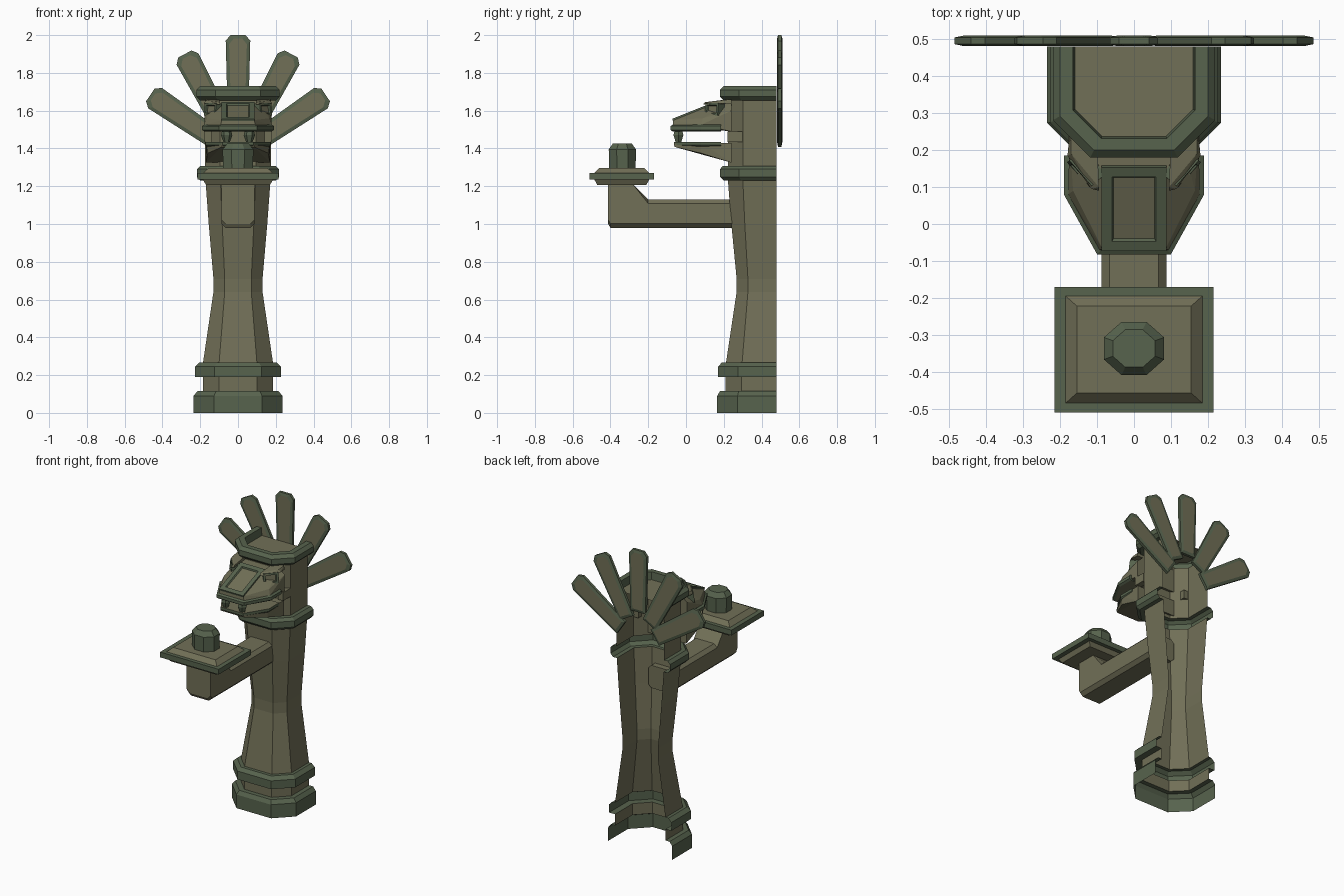
import bpy, bmesh, math
from mathutils import Vector, Matrix

if "Cube" in bpy.data.objects:
    bpy.data.objects.remove(bpy.data.objects["Cube"])


def material(name, color):
    m = bpy.data.materials.new(name)
    m.diffuse_color = color
    m.use_nodes = True
    m.node_tree.nodes["Principled BSDF"].inputs["Base Color"].default_value = m.diffuse_color
    return m


MATS = [material("tan_stone", (0.165, 0.16, 0.095, 1)),
        material("green_trim", (0.095, 0.125, 0.075, 1))]
TAN, TRIM = 0, 1


def finish(name, bm):
    bmesh.ops.recalc_face_normals(bm, faces=bm.faces)
    me = bpy.data.meshes.new(name)
    bm.to_mesh(me)
    bm.free()
    for m in MATS:
        me.materials.append(m)
    ob = bpy.data.objects.new(name, me)
    bpy.context.collection.objects.link(ob)
    return ob


def loft(name, rings, bands, closed=True, caps=(None, None)):
    """Skin a stack of equal-length rings; bands gives one material per gap."""
    bm = bmesh.new()
    vs = [[bm.verts.new(p) for p in r] for r in rings]
    n = len(rings[0])
    for a, b, mat in zip(vs, vs[1:], bands):
        for i in range(n if closed else n - 1):
            j = (i + 1) % n
            bm.faces.new((a[i], a[j], b[j], b[i])).material_index = mat
    for ring, mat in zip((vs[0], vs[-1]), caps):
        if mat is not None:
            bm.faces.new(ring).material_index = mat
    return finish(name, bm)


def hull(name, half_points, mat=TAN, mirror=True):
    bm = bmesh.new()
    for x, y, z in half_points:
        bm.verts.new((x, y, z))
        if mirror:
            bm.verts.new((-x, y, z))
    bmesh.ops.convex_hull(bm, input=bm.verts)
    bmesh.ops.dissolve_limit(bm, angle_limit=0.02, verts=bm.verts, edges=bm.edges)
    for f in bm.faces:
        f.material_index = mat
    return finish(name, bm)


def rect(hx, hy, z, cy=0):
    return [Vector(p) for p in ((-hx, cy - hy, z), (hx, cy - hy, z), (hx, cy + hy, z), (-hx, cy + hy, z))]


def frame(name, hw, hh, border, thick, depth, center, normal):
    """Rectangular frame with a recessed tan panel."""
    m = Matrix.Translation(center) @ Vector(normal).to_track_quat('Z', 'Y').to_matrix().to_4x4()
    rings = [rect(hw, hh, -thick), rect(hw, hh, 0), rect(hw - border, hh - border, 0),
             rect(hw - border * 1.2, hh - border * 1.2, -depth)]
    rings = [[m @ p for p in r] for r in rings]
    return loft(name, rings, [TRIM] * 3, caps=(TRIM, TAN))


# Half-octagon column, collars and head shell, open at the wall side
def half_ring(z, w, front):
    k, mid = 0.54 * w, front + 0.46 * w
    return [(-w, 0.48, z), (-w, mid, z), (-k, front, z), (k, front, z), (w, mid, z), (w, 0.48, z)]


profile = [  # height, half width, front y, material of the band above
    (0, .235, .165, TRIM), (.09, .235, .165, TRIM), (.115, .215, .18, TRIM),
    (.115, .185, .21, TAN), (.19, .185, .21, TRIM), (.19, .228, .17, TRIM),
    (.245, .228, .17, TRIM), (.267, .205, .19, TRIM), (.267, .185, .212, TAN),
    (.64, .13, .268, TAN), (.71, .13, .268, TAN), (1.0, .155, .24, TAN),
    (1.23, .172, .222, TRIM), (1.23, .2, .2, TRIM), (1.25, .218, .18, TRIM),
    (1.29, .218, .18, TRIM), (1.308, .2, .195, TRIM), (1.308, .175, .222, TAN),
    (1.655, .175, .222, TRIM), (1.655, .2, .2, TRIM), (1.675, .22, .18, TRIM),
    (1.71, .22, .18, TRIM), (1.73, .2, .2, TRIM), (1.73, .165, .232, TRIM),
    (1.68, .16, .237, TAN)]
loft("column_and_head_shell", [half_ring(*p[:3]) for p in profile],
     [p[3] for p in profile[:-1]], closed=False, caps=(None, TAN))

# Fan of five flat feathers behind the head
for i in range(-2, 3):
    a = math.radians(28 * i)
    tip = (.63, .60, .56)[abs(i)]
    base = (.22, .18, .15)[abs(i)]

    def outline(d, y):
        w = .065 - d
        flat = [(-w + .01, base + d), (w - .01, base + d), (w, tip - .03 - d),
                (w - .025, tip - d), (-w + .025, tip - d), (-w, tip - .03 - d)]
        return [(u * math.cos(a) + v * math.sin(a), y, 1.37 + v * math.cos(a) - u * math.sin(a))
                for u, v in flat]
    loft(f"feather_{i + 3}", [outline(.018, .482), outline(0, .487), outline(0, .505), outline(.018, .51)],
         [TRIM] * 3, caps=(TAN, TAN))

# Elbowed support arm with chamfered edges
side = [(.27, .98), (-.40, .98), (-.412, 1.0), (-.412, 1.21), (-.28, 1.21), (-.2, 1.13), (.27, 1.13)]
cy, cz = -.1, 1.06
arm_rings = []
for x, inset in ((-.088, 0.022), (-.066, 0), (.066, 0), (.088, 0.022)):
    arm_rings.append([(x, y, z + inset * (1 if z < 1.1 else (-1 if z < 1.2 else 0))) for y, z in side])
loft("support_arm", arm_rings, [TAN] * 3, caps=(TAN, TAN))

# Stepped tray
T = -.34
loft("tray", [rect(.17, .13, 1.207, T), rect(.185, .145, 1.235, T), rect(.215, .17, 1.235, T),
              rect(.215, .17, 1.27, T), rect(.185, .145, 1.27, T), rect(.155, .118, 1.297, T)],
     [TAN, TRIM, TRIM, TRIM, TAN], caps=(TAN, TAN))


# Eight-sided stub standing on the tray
def octagon(r, z):
    return [(r * 1.13 * math.cos(math.pi * (k + .5) / 4), -.337 + r * math.sin(math.pi * (k + .5) / 4), z)
            for k in range(8)]


loft("candle_stub", [octagon(.076, 1.29), octagon(.078, 1.395), octagon(.055, 1.425)],
     [TRIM] * 2, caps=(TRIM, TRIM))


# Jaws, with trim lips following the muzzle outline
def muzzle(d, z, back):
    return [(-.19 + d, back, z), (-.19 + d, .08, z), (-.1 + d, -.082 + d, z),
            (.1 - d, -.082 + d, z), (.19 - d, .08, z), (.19 - d, back, z)]


loft("upper_lip", [muzzle(.012, 1.49, .185), muzzle(0, 1.498, .185), muzzle(0, 1.518, .185), muzzle(.012, 1.526, .185)],
     [TRIM] * 3, caps=(TAN, TRIM))
hull("upper_jaw", [(.175, .24, 1.49), (.178, .08, 1.525), (.093, -.07, 1.525), (.175, .24, 1.6), (.165, .09, 1.56),
                   (.085, -.068, 1.55), (.088, .14, 1.632), (.13, .24, 1.64)])
loft("lower_lip", [muzzle(.025, 1.41, .185), muzzle(.018, 1.418, .185), muzzle(.018, 1.435, .185)],
     [TRIM] * 2, caps=(TAN, TAN))
hull("lower_jaw", [(.17, .24, 1.43), (.165, .08, 1.43), (.085, -.06, 1.425), (.17, .24, 1.325),
                   (.16, .08, 1.375), (.085, -.06, 1.408)])

# Nose plate, then eyes, brows and fangs on both sides
frame("nose_plate", .088, .122, .028, .03, .01, (0, .04, 1.602), (0, -.37, .93))
for s, label in ((-1, "left"), (1, "right")):
    frame(f"{label}_eye", .046, .034, .013, .05, .01, (s * .148, .135, 1.608), (s * .75, -.66, .12))
    hull(f"{label}_brow", [(s * x, y, z) for x, y, z in
         ((.095, .09, 1.632), (.115, .095, 1.632), (.18, .185, 1.638), (.175, .24, 1.635),
          (.1, .24, 1.64), (.095, .1, 1.645), (.17, .19, 1.655), (.17, .24, 1.66), (.1, .24, 1.662))], TAN, False)
    fang = [[(s * .06 + r * math.cos(k * math.pi / 3), -.04 + r * math.sin(k * math.pi / 3), z) for k in range(6)]
            for r, z in ((.024, 1.495), (.03, 1.47), (.016, 1.43))]
    loft(f"{label}_fang", fang, [TRIM] * 2, caps=(TRIM, TRIM))
    # Mouth corner block
    hull(f"{label}_mouth_corner", [(s * x, y, z) for x in (.14, .178) for y in (.22, .3) for z in (1.435, 1.49)],
         TAN, False)
